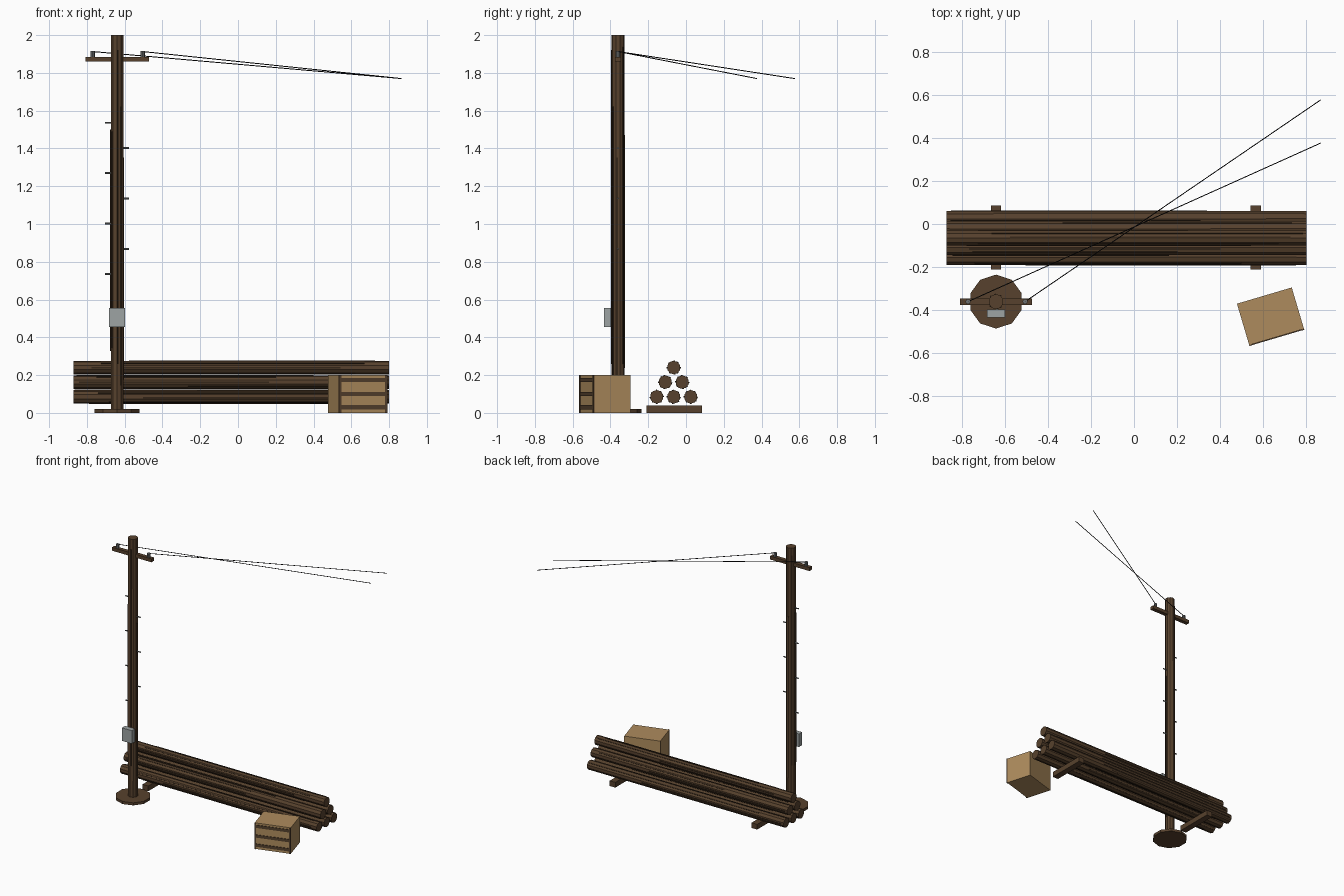
import bpy, math, random
from mathutils import Vector, Matrix

random.seed(4)
if "Cube" in bpy.data.objects:
    bpy.data.objects.remove(bpy.data.objects["Cube"], do_unlink=True)


def material(name, color):
    m = bpy.data.materials.new(name)
    m.use_nodes = True
    m.diffuse_color = (*color, 1)
    m.node_tree.nodes["Principled BSDF"].inputs["Base Color"].default_value = (*color, 1)
    return m


WOOD = material("brown wood", (0.095, 0.053, 0.026))
GRAIN = material("dark grain", (0.035, 0.02, 0.01))
TAN = material("pale crate wood", (0.42, 0.26, 0.11))
SLAT = material("crate slat brown", (0.085, 0.05, 0.025))
STEEL = material("grey metal", (0.16, 0.17, 0.17))
PANEL = material("light grey metal", (0.34, 0.37, 0.37))
WIRE = material("black wire", (0.006, 0.006, 0.007))


def box(name, center, size, mat, frame=None):
    bpy.ops.mesh.primitive_cube_add(size=1)
    o = bpy.context.object
    o.name = name
    o.data.transform(Matrix.Translation(center) @ Matrix.Diagonal((*size, 1)))
    if frame:
        o.matrix_world = frame
    o.data.materials.append(mat)
    return o


def rod(name, start, end, radius, mat, sides):
    a, b = Vector(start), Vector(end)
    bpy.ops.mesh.primitive_cylinder_add(vertices=sides, radius=radius, depth=(b - a).length)
    o = bpy.context.object
    o.name = name
    o.matrix_world = Matrix.Translation((a + b) / 2) @ (b - a).to_track_quat('Z', 'Y').to_matrix().to_4x4()
    o.data.materials.append(mat)
    return o


def timber(name, start, end, radius):
    """Faceted round timber with dark grain strips along its length."""
    log = rod(name, start, end, radius, WOOD, 10)
    length = (Vector(end) - Vector(start)).length
    for i in range(8):
        turn = Matrix.Rotation(math.tau * (i + random.uniform(-0.2, 0.2)) / 8, 4, 'Z')
        strip = length * random.uniform(0.55, 0.9)
        shift = random.uniform(-0.5, 0.5) * (length - strip)
        box(name + "_grain", (radius - 0.001, 0, shift), (0.005, 0.008, strip), GRAIN,
            log.matrix_world @ turn)


# Upright pole on its round foot
PX, PY = -0.64, -0.36
timber("pole", (PX, PY, 0), (PX, PY, 2), 0.035)
rod("pole_foot", (PX, PY, 0), (PX, PY, 0.02), 0.125, WOOD, 10)

# Climbing pegs alternate between the two sides
for i in range(7):
    side = 1 if i % 2 else -1
    z = 0.735 + i * 0.1335
    rod("climbing_peg", (PX + side * 0.03, PY, z), (PX + side * 0.063, PY, z), 0.005, STEEL, 6)

# Crossarm, insulators and wires
box("crossarm", (PX, PY, 1.872), (0.335, 0.03, 0.026), WOOD)
for x, far_y in ((-0.77, 0.375), (-0.505, 0.575)):
    rod("insulator", (x, PY, 1.885), (x, PY, 1.915), 0.012, STEEL, 8)
    rod("wire", (x, PY, 1.913), (0.865, far_y, 1.77), 0.0025, WIRE, 6)

# Meter box
box("meter_box", (PX, -0.415, 0.505), (0.084, 0.038, 0.1), PANEL)

# Pyramid of logs on two sleepers
for row, (z, count) in enumerate(((0.085, 3), (0.163, 2), (0.24, 1))):
    for k in range(count):
        y = -0.065 + (k - (count - 1) / 2) * 0.09
        timber("log", (-0.87, y, z), (0.8, y, z), 0.036)
for x in (-0.64, 0.565):
    box("sleeper", (x, -0.0625, 0.02), (0.048, 0.295, 0.04), WOOD)

# Crate, turned slightly, with a slatted front
turned = Matrix.Translation((0.633, -0.428, 0)) @ Matrix.Rotation(math.radians(16.5), 4, 'Z')
box("crate", (0, 0, 0.1), (0.265, 0.2, 0.2), TAN, turned)
for z in (0.175, 0.1, 0.03):
    box("crate_slat", (0, -0.101, z), (0.25, 0.006, 0.022), SLAT, turned)
for x in (-0.127, 0.127):
    box("crate_edge", (x, -0.101, 0.1), (0.012, 0.008, 0.2), SLAT, turned)
